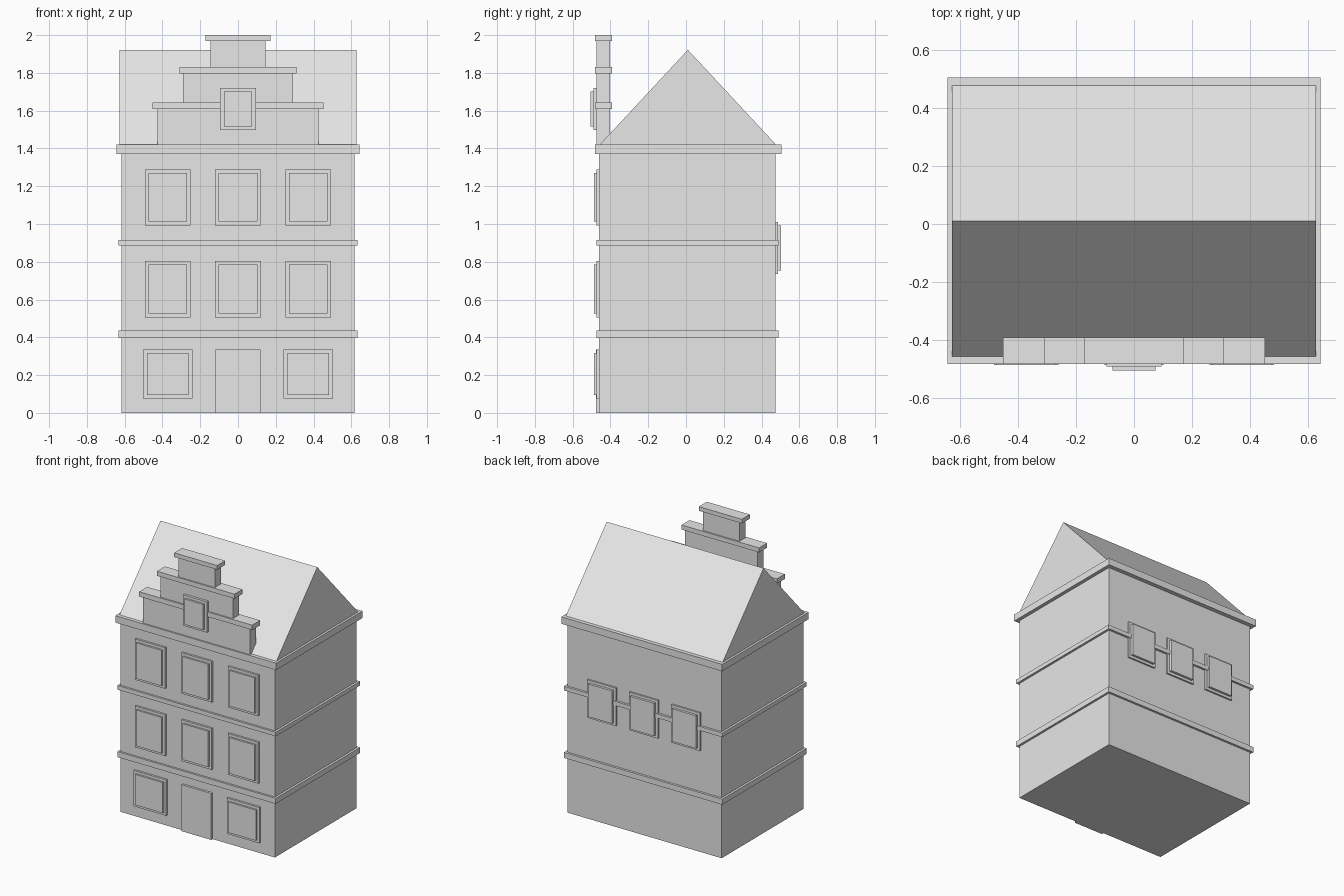
import bpy
import bmesh

default = bpy.data.objects.get("Cube")
if default:
    bpy.data.objects.remove(default, do_unlink=True)

# One plain stone colour for the whole house
GREY = (0.8, 0.8, 0.8, 1.0)
stone = bpy.data.materials.new("plain_grey")
stone.use_nodes = True
stone.diffuse_color = GREY
shader = next(n for n in stone.node_tree.nodes if n.type == 'BSDF_PRINCIPLED')
shader.inputs["Base Color"].default_value = GREY


def finish(name, bm):
    bmesh.ops.recalc_face_normals(bm, faces=bm.faces[:])
    mesh = bpy.data.meshes.new(name)
    bm.to_mesh(mesh)
    bm.free()
    mesh.materials.append(stone)
    obj = bpy.data.objects.new(name, mesh)
    bpy.context.scene.collection.objects.link(obj)
    return obj


def block(name, half_x, y0, y1, z0, z1, cx=0.0):
    """Box centred on cx, between the given depths and heights."""
    bm = bmesh.new()
    bmesh.ops.create_cube(bm, size=1)
    for v in bm.verts:
        v.co.x = cx + v.co.x * 2 * half_x
        v.co.y = y0 if v.co.y < 0 else y1
        v.co.z = z0 if v.co.z < 0 else z1
    return finish(name, bm)


def window(name, cx, half, z0, z1, wall_y, frame_y, pane_y, rim=0.019):
    """Frame slab with a smaller, prouder pane on it."""
    for part, y, inset in (("frame", frame_y, 0), ("pane", pane_y, rim)):
        block(f"{name}_{part}", half - inset, min(wall_y, y), max(wall_y, y),
              z0 + inset, z1 - inset, cx)


# Walls, string courses and cornice
FRONT, BACK = -0.46, 0.474
block("walls", 0.617, FRONT, BACK, 0, 1.40)
block("lower_band", 0.633, -0.474, 0.49, 0.397, 0.437)
block("upper_band", 0.633, -0.474, 0.49, 0.885, 0.915)
block("cornice", 0.643, -0.483, 0.505, 1.37, 1.42)

# Pitched roof: triangular profile extruded along x
bm = bmesh.new()
profile = [(-0.457, 1.42), (0.477, 1.42), (0.01, 1.922)]
face = bm.faces.new([bm.verts.new((-0.627, y, z)) for y, z in profile])
side = bmesh.ops.extrude_face_region(bm, geom=[face])
for item in side["geom"]:
    if isinstance(item, bmesh.types.BMVert):
        item.co.x = 0.627
finish("roof", bm)

# Stepped gable: each tier is a wall topped by a wider coping
tiers = [(0.427, 0.452, 1.42, 1.609, 1.644),
         (0.29, 0.31, 1.644, 1.797, 1.83),
         (0.146, 0.172, 1.83, 1.97, 2.0)]
for i, (wall, cap, z0, z1, z2) in enumerate(tiers, 1):
    block(f"gable_wall_{i}", wall, -0.473, -0.402, z0, z1)
    block(f"gable_coping_{i}", cap, -0.483, -0.392, z1, z2)
window("gable_window", 0, 0.094, 1.497, 1.72, -0.46, -0.491, -0.505)

# Front windows and door
SPACING = 0.372
for side_name, cx in (("right", -SPACING), ("middle", 0), ("left", SPACING)):
    window(f"top_{side_name}_window", cx, 0.121, 0.993, 1.289, FRONT + 0.01, -0.474, -0.487)
    window(f"mid_{side_name}_window", cx, 0.121, 0.506, 0.804, FRONT + 0.01, -0.474, -0.487)
    if cx:
        window(f"ground_{side_name}_window", cx, 0.13, 0.077, 0.336,
               FRONT + 0.01, -0.474, -0.487)
block("door", 0.119, -0.476, FRONT + 0.01, 0, 0.336)

# Back windows
for side_name, cx in (("right", -0.336), ("middle", 0), ("left", 0.336)):
    window(f"back_{side_name}_window", cx, 0.115, 0.735, 1.01, BACK - 0.01, 0.486, 0.503)
